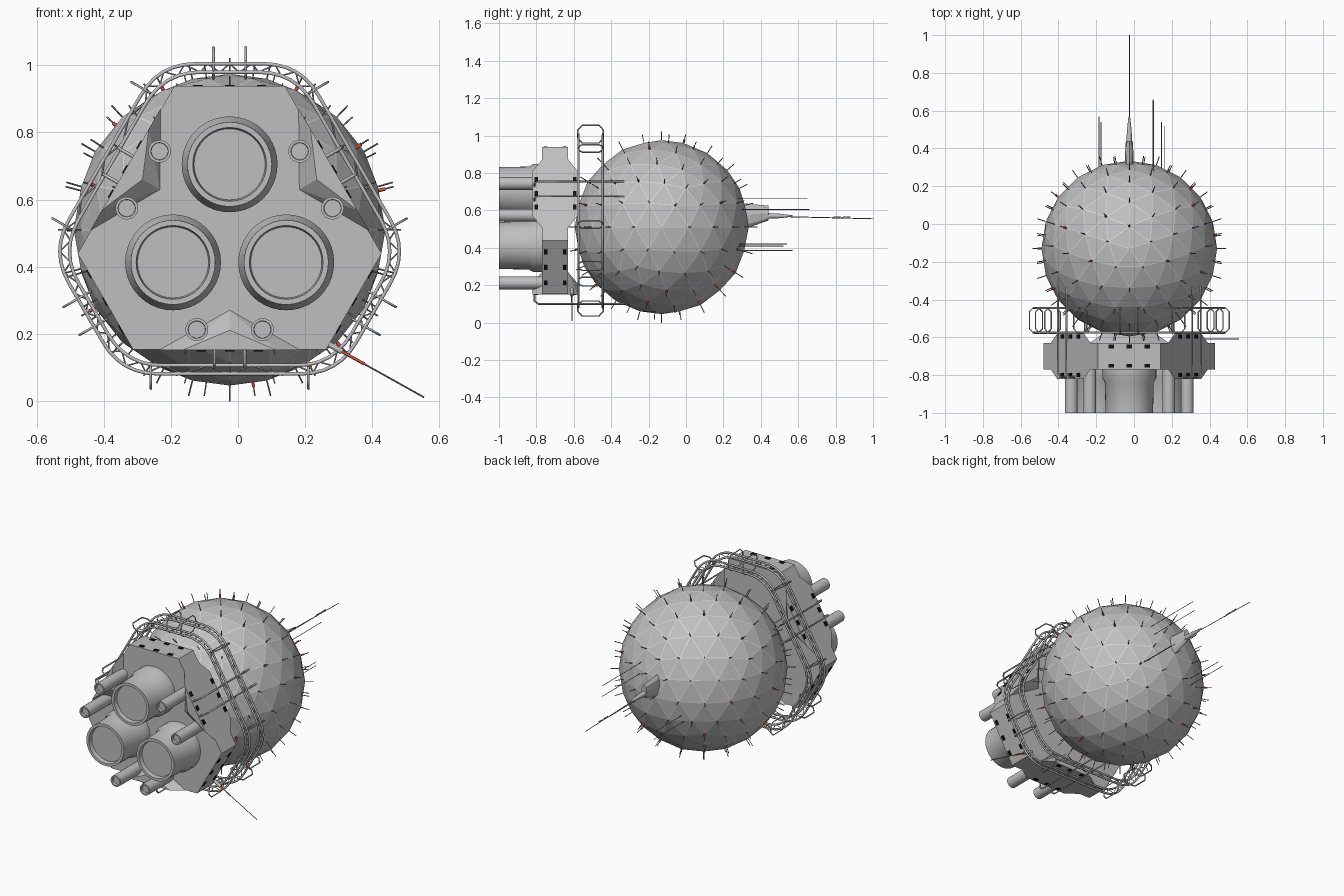
import bpy, bmesh, math, random
from mathutils import Vector, Matrix

if "Cube" in bpy.data.objects:
    bpy.data.objects.remove(bpy.data.objects["Cube"])

random.seed(4)
CX, CZ = -0.025, 0.51
BALL = Vector((CX, -0.13, CZ))
R = 0.465
SIDES = [-90, 30, 150]      # directions of the three long sides
CORNERS = [90, 210, 330]    # directions of the three cut corners


def material(name, r, g, b):
    m = bpy.data.materials.new(name)
    m.use_nodes = True
    m.diffuse_color = (r, g, b, 1)
    m.node_tree.nodes["Principled BSDF"].inputs["Base Color"].default_value = (r, g, b, 1)
    return m


HULL = material("hull_grey", 0.52, 0.52, 0.52)
SEAM = material("seam_light_grey", 0.72, 0.72, 0.72)
TRUSS = material("truss_grey", 0.52, 0.52, 0.52)
SPIKE = material("antenna_grey", 0.28, 0.28, 0.28)
BLACK = material("port_black", 0.005, 0.005, 0.005)
RED = material("beacon_red", 0.65, 0.1, 0.04)


def place(angle, d, t, y):
    """Point at distance d in a direction around the main axis, shifted sideways by t."""
    a = math.radians(angle)
    return Vector((CX + d * math.cos(a) - t * math.sin(a), y,
                   CZ + d * math.sin(a) + t * math.cos(a)))


def finish(name, bm, mat):
    bmesh.ops.recalc_face_normals(bm, faces=bm.faces)
    me = bpy.data.meshes.new(name)
    bm.to_mesh(me)
    bm.free()
    me.materials.append(mat)
    ob = bpy.data.objects.new(name, me)
    bpy.context.collection.objects.link(ob)
    return ob


def hull(name, points, mat):
    bm = bmesh.new()
    for p in points:
        bm.verts.new(p)
    bmesh.ops.convex_hull(bm, input=bm.verts)
    bmesh.ops.dissolve_limit(bm, angle_limit=0.01, verts=bm.verts, edges=bm.edges)
    return finish(name, bm, mat)


def select(ob):
    bpy.ops.object.select_all(action='DESELECT')
    ob.select_set(True)
    bpy.context.view_layer.objects.active = ob


def lathe(name, profile, x, z, mat, segments=32):
    """Revolve (radius, y) points around an axis along y."""
    bm = bmesh.new()
    vs = [bm.verts.new((x + r, y, z)) for r, y in profile]
    es = [bm.edges.new(pair) for pair in zip(vs, vs[1:])]
    bmesh.ops.spin(bm, geom=vs + es, cent=(x, 0, z), axis=(0, 1, 0),
                   angle=2 * math.pi, steps=segments)
    bmesh.ops.remove_doubles(bm, verts=bm.verts, dist=0.0005)
    select(finish(name, bm, mat))
    bpy.ops.object.shade_smooth_by_angle(angle=math.radians(30))


def tubes(name, paths, radius, mat, cyclic=False, res=0):
    cu = bpy.data.curves.new(name, 'CURVE')
    cu.dimensions = '3D'
    cu.bevel_depth = radius
    cu.bevel_resolution = res
    cu.use_fill_caps = True
    for path in paths:
        sp = cu.splines.new('POLY')
        sp.points.add(len(path) - 1)
        for pt, co in zip(sp.points, path):
            pt.co = (*co, 1)
        sp.use_cyclic_u = cyclic
    cu.materials.append(mat)
    ob = bpy.data.objects.new(name, cu)
    bpy.context.collection.objects.link(ob)
    select(ob)
    bpy.ops.object.convert(target='MESH')


# Geodesic ball with pale bevelled seams
bm = bmesh.new()
bmesh.ops.create_icosphere(bm, subdivisions=3, radius=R,
                           matrix=Matrix.Translation(BALL) @ Matrix.Rotation(math.pi / 2, 4, 'Z'))
ball = finish("geodesic_ball", bm, HULL)
ball.data.materials.append(SEAM)
nodes = [v.co.copy() for v in ball.data.vertices]
bevel = ball.modifiers.new("seams", 'BEVEL')
bevel.limit_method = 'NONE'
bevel.width = 0.002
bevel.segments = 1
bevel.material = 1

# Spikes on every ball node, red beacons on some of them
tubes("ball_spikes", [(p, p + (p - BALL).normalized() * 0.047) for p in nodes], 0.0025, SPIKE)
lit = random.sample(nodes, 22)
for y, z in ((-0.26, 0.76), (-0.06, 0.63), (0.22, 0.62), (-0.23, 0.15), (-0.06, 0.15), (0.09, 0.15)):
    lit.append(min((p for p in nodes if p.x > CX), key=lambda p: math.hypot(p.y - y, p.z - z)))
for x, y in ((-0.11, 0.09), (0.15, -0.25), (0.3, -0.27), (-0.24, -0.13)):
    lit.append(min((p for p in nodes if p.z > CZ), key=lambda p: math.hypot(p.x - x, p.y - y)))
tubes("ball_beacons", [(p, p + (p - BALL).normalized() * 0.02) for p in lit], 0.0055, RED)

# Engine block: truncated triangle with side pads
block = []
for a in CORNERS:
    for t in (-0.165, 0.165):
        block += [place(a, 0.428, t, y) for y in (-0.77, -0.63)]
hull("engine_block", block, HULL)
for a in SIDES:
    pts = []
    for base, top in ((-0.77, -0.82), (-0.63, -0.58)):
        pts += [place(a, 0.359, -0.21, base), place(a, 0.359, 0.21, base), place(a, 0.24, 0, base)]
        pts += [place(a, 0.359, -0.14, top), place(a, 0.359, 0.14, top), place(a, 0.30, 0, top)]
    hull("side_pad", pts, HULL)

# Black ports on the block rim
for dirs, d, step, rows in ((CORNERS, 0.428, 0.095, (-0.75, -0.648)),
                            (SIDES, 0.359, 0.085, (-0.80, -0.595))):
    for a in dirs:
        for t in (-step, 0, step):
            for y in rows:
                hull("port", [place(a, d + e, t + i, y + j) for e in (-0.004, 0.004)
                              for i in (-0.014, 0.014) for j in (-0.01, 0.01)], BLACK)

# Main nozzles and small thruster tubes
for a in CORNERS:
    c = place(a, 0.195, 0, 0)
    lathe("main_nozzle", [(0, -0.975), (0.106, -0.975), (0.11, -1), (0.126, -1), (0.129, -0.84),
                          (0.143, -0.815), (0.143, -0.76), (0, -0.76)], c.x, c.z, HULL, 40)
for a in SIDES:
    for t in (-0.098, 0.098):
        c = place(a, 0.298, t, 0)
        lathe("thruster_tube", [(0, -0.985), (0.025, -0.985), (0.026, -1), (0.034, -1),
                                (0.034, -0.76), (0, -0.76)], c.x, c.z, HULL, 20)


# Truss rings: rounded six-sided loops with zigzag lacing
def ring(offset, y):
    dist = [0.49 - offset, 0.425 - offset]
    corners = []
    for k in range(6):
        d, e = dist[k % 2], dist[(k + 1) % 2]
        corners.append(place(90 + 60 * k, d, (e - d / 2) / math.sin(math.pi / 3), y))
    pts = []
    for k in range(6):
        prev, c, nxt = corners[k - 1], corners[k], corners[(k + 1) % 6]
        a = c + (prev - c).normalized() * 0.11
        b = c + (nxt - c).normalized() * 0.11
        for i in range(6):
            s = i / 6
            pts.append(a.lerp(c, s).lerp(c.lerp(b, s), s))
        end = nxt + (c - nxt).normalized() * 0.11
        pts += [b.lerp(end, i / 6) for i in range(6)]
    return pts


for y in (-0.575, -0.445):
    outer, inner = ring(-0.005, y), ring(0.02, y)
    tubes("truss_rails", [outer, inner], 0.006, TRUSS, True, 1)
    lacing = [(outer if i % 2 else inner)[i] for i in range(len(outer))]
    tubes("truss_lacing", [lacing], 0.003, TRUSS, True)

# Octagonal frames joining both rings
frames = []
for dirs, low, high, shift in ((CORNERS, 0.45, 0.545, 0.048), (SIDES, 0.395, 0.475, 0.235)):
    for a in dirs:
        for t in (-shift, shift):
            outline = [(low, -0.555), (low + 0.025, -0.578), (high - 0.025, -0.578), (high, -0.555),
                       (high, -0.465), (high - 0.025, -0.442), (low + 0.025, -0.442), (low, -0.465)]
            frames.append([place(a, d, t, y) for d, y in outline])
tubes("truss_frames", frames, 0.004, TRUSS, True)

# Long rods tying the block to the ball through the rings
rods = []
for a in SIDES:
    for t in (-0.045, 0.045):
        rods.append([place(a, d, t, y) for d, y in
                     ((0.34, -0.81), (0.395, -0.81), (0.41, -0.79), (0.41, -0.33))])
tubes("tie_rods", rods, 0.005, TRUSS)

# Rear mast housing, tapered socket and long antenna
hull("mast_housing", [(CX + w * math.cos(i * math.pi / 4), y, z + h * math.sin(i * math.pi / 4))
                      for i in range(8) for w, h, y, z in
                      ((0.023, 0.075, 0.28, 0.565), (0.023, 0.052, 0.36, 0.58),
                       (0.018, 0.04, 0.44, 0.585))], HULL)
lathe("mast_socket", [(0, 0.42), (0.016, 0.42), (0.012, 0.5), (0.004, 0.57), (0, 0.57)],
      CX, 0.57, HULL, 12)
tubes("long_antenna", [[(CX, 0.5, 0.567), (CX, 1.0, 0.555)]], 0.0025, SPIKE)
for y in (0.80, 0.85):
    hull("antenna_fin", [(CX + i, y + j + k, 0.562 + k * 0.4) for i in (-0.002, 0.002)
                         for j in (-0.02, 0.02) for k in (-0.01, 0.01)], SPIKE)

# Thin whip antennas on the back of the ball
whips = [(0.105, 0.665, 0.65), (0.10, 0.605, 0.66), (-0.185, 0.385, 0.57),
         (-0.175, 0.42, 0.54), (0.145, 0.42, 0.54), (0.16, 0.41, 0.52)]
tubes("whip_antennas", [[(x, 0.22, z), (x, y, z)] for x, z, y in whips], 0.0022, SPIKE)

# Side boom with red collar
start, end = Vector((0.25, -0.61, 0.18)), Vector((0.555, -0.61, 0.01))
tubes("side_boom", [[start, end]], 0.0025, SPIKE)
tubes("boom_root", [[start, start.lerp(end, 0.2)]], 0.01, TRUSS, False, 1)
tubes("boom_collar", [[start.lerp(end, 0.2), start.lerp(end, 0.42)]], 0.0045, RED)
